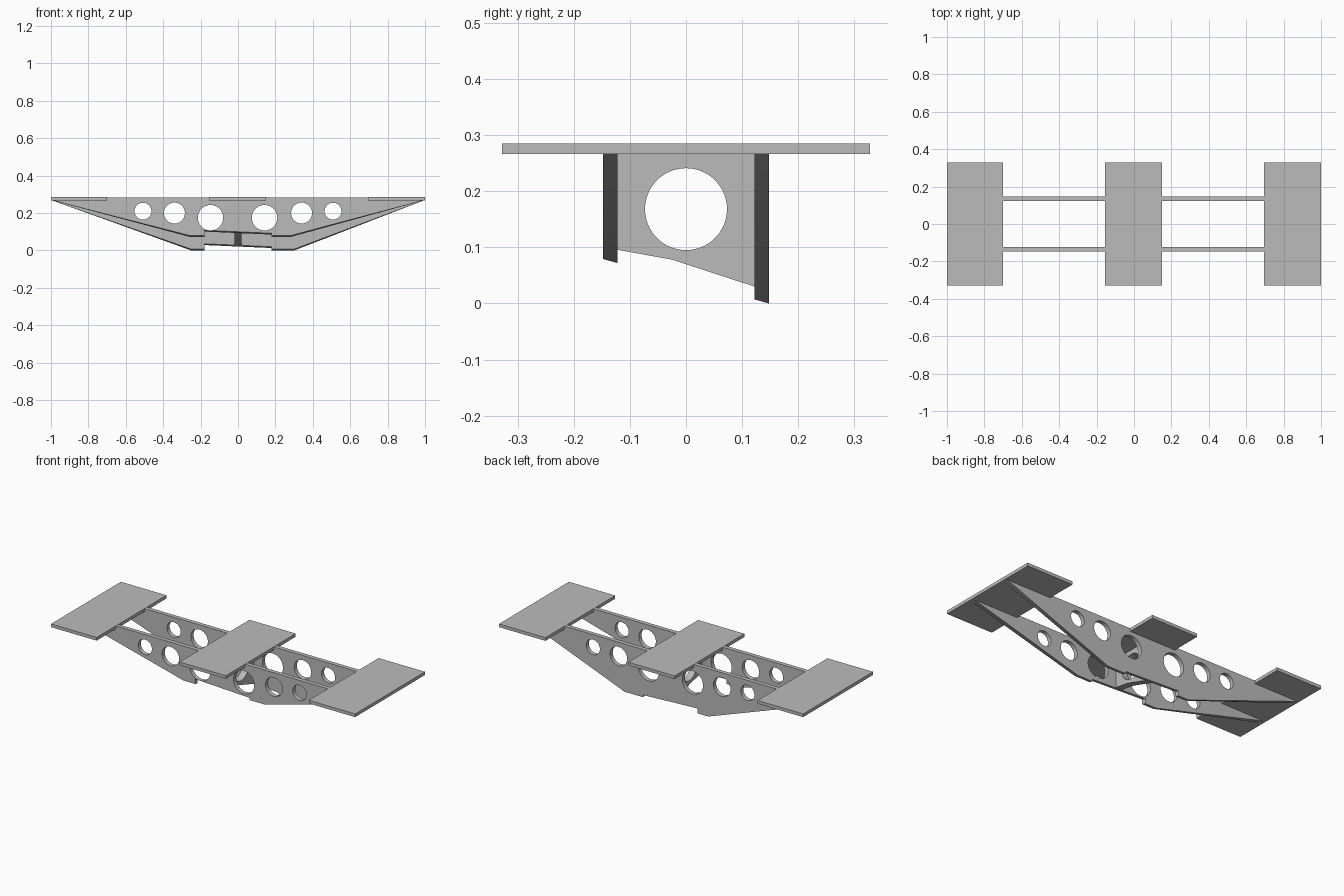
import bpy, bmesh, math
from mathutils import Matrix, Vector

cube = bpy.data.objects.get("Cube")
if cube:
    bpy.data.objects.remove(cube, do_unlink=True)

grey = bpy.data.materials.new("plain grey")
grey.use_nodes = True
GREY = (0.5, 0.5, 0.5, 1)
grey.diffuse_color = GREY
grey.node_tree.nodes["Principled BSDF"].inputs["Base Color"].default_value = GREY


def add_object(name, bm):
    bmesh.ops.recalc_face_normals(bm, faces=bm.faces)
    mesh = bpy.data.meshes.new(name)
    bm.to_mesh(mesh)
    bm.free()
    mesh.materials.append(grey)
    obj = bpy.data.objects.new(name, mesh)
    bpy.context.collection.objects.link(obj)
    return obj


def prism(name, near, far):
    """Solid between two matching outlines."""
    bm = bmesh.new()
    a = [bm.verts.new(p) for p in near]
    b = [bm.verts.new(p) for p in far]
    bm.faces.new(a)
    bm.faces.new(b[::-1])
    for i in range(len(a)):
        j = (i + 1) % len(a)
        bm.faces.new((a[i], b[i], b[j], a[j]))
    return add_object(name, bm)


def drill(obj, holes, axis):
    """Cut round holes, given as (centre, radius), along an axis."""
    turn = Vector((0, 0, 1)).rotation_difference(Vector(axis)).to_matrix().to_4x4()
    bm = bmesh.new()
    for centre, radius in holes:
        bmesh.ops.create_cone(bm, cap_ends=True, segments=64, radius1=radius,
                              radius2=radius, depth=0.2,
                              matrix=Matrix.Translation(centre) @ turn)
    cutter = add_object("hole_cutter", bm)
    cutter.hide_render = True
    mod = obj.modifiers.new("holes", 'BOOLEAN')
    mod.operation, mod.solver, mod.object = 'DIFFERENCE', 'EXACT', cutter
    graph = bpy.context.evaluated_depsgraph_get()
    mesh = bpy.data.meshes.new_from_object(obj.evaluated_get(graph))
    obj.modifiers.clear()
    obj.data = mesh
    bpy.data.objects.remove(cutter, do_unlink=True)
    bpy.context.view_layer.objects.active = obj
    bpy.ops.object.select_all(action='DESELECT')
    obj.select_set(True)
    bpy.ops.object.shade_smooth_by_angle(angle=math.radians(30))


TOP, UNDER = 0.285, 0.266

# Three flat plates across the ribs
for name, x0, x1 in (("right_plate", -1, -0.7), ("middle_plate", -0.155, 0.15),
                     ("left_plate", 0.695, 1)):
    outline = [(x0, -0.328), (x1, -0.328), (x1, 0.328), (x0, 0.328)]
    prism(name, [(x, y, UNDER) for x, y in outline], [(x, y, TOP) for x, y in outline])

# Two tapered ribs with a stepped belly, slightly bevelled underneath
rib_holes = [(-0.508, 0.21, 0.045), (-0.34, 0.2, 0.056), (-0.147, 0.175, 0.068),
             (0.142, 0.175, 0.068), (0.34, 0.2, 0.056), (0.508, 0.21, 0.045)]


def rib(name, y, low, left_knee, right_knee):
    belly = [(-1, 0.27), (left_knee, low), (-0.18, low), (-0.18, low + 0.029),
             (0.18, low + 0.013), (0.18, low), (right_knee, low), (1, 0.27)]
    roof = [(1, TOP - 0.001), (-1, TOP - 0.001)]
    near = [(x, y - 0.0125, z) for x, z in belly + roof]
    far = [(x, y + 0.0125, z - (0.007 if z < 0.2 else 0)) for x, z in belly]
    far += [(x, y + 0.0125, z) for x, z in roof]
    obj = prism(name, near, far)
    drill(obj, [((x, y, z), r) for x, z, r in rib_holes], (0, 1, 0))


rib("front_rib", -0.135, 0.079, -0.255, 0.28)
rib("back_rib", 0.135, 0.007, -0.25, 0.3)

# Central web joining the ribs, with one large hole
side = [(-0.125, 0.27), (-0.125, 0.096), (-0.025, 0.078), (0.125, 0.029), (0.125, 0.27)]
web = prism("centre_web", [(-0.02, y, z) for y, z in side], [(0.02, y, z) for y, z in side])
drill(web, [((0, 0, 0.168), 0.073)], (1, 0, 0))
